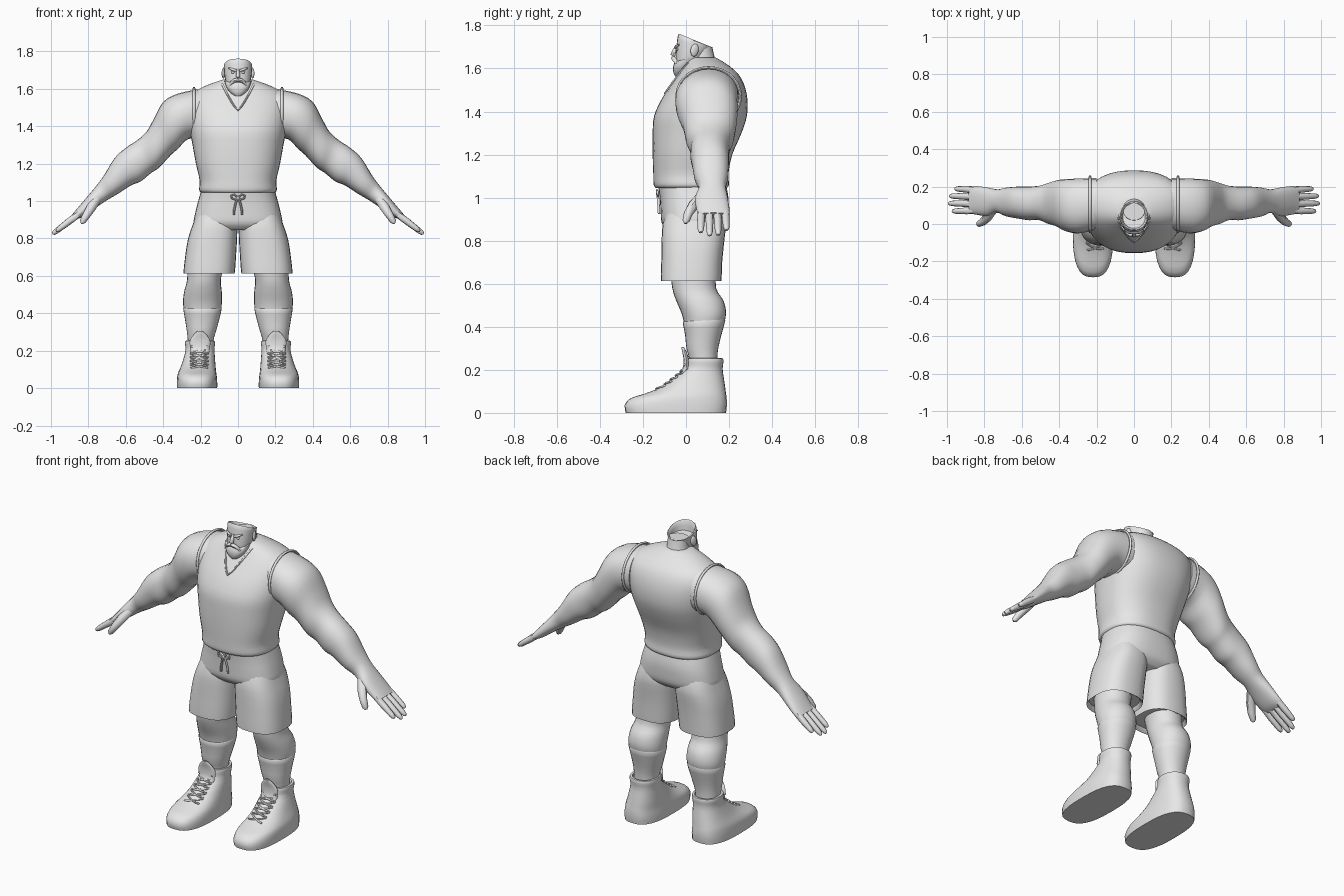
import bpy, math
from mathutils import Vector

grey = bpy.data.materials.new("plain grey")
grey.diffuse_color = (0.8, 0.8, 0.8, 1)


def finish(ob, mirror=False, angle=45):
    ob.data.materials.append(grey)
    bpy.ops.object.select_all(action='DESELECT')
    bpy.context.view_layer.objects.active = ob
    ob.select_set(True)
    if ob.type == 'CURVE':
        bpy.ops.object.convert(target='MESH')
        ob = bpy.context.object
    bpy.ops.object.shade_smooth_by_angle(angle=math.radians(angle))
    if mirror:
        m = ob.modifiers.new("mirror", 'MIRROR')
        m.use_mirror_merge = False
    return ob


def smooth_rows(rows, steps):
    """Catmull-Rom interpolation of a list of equal-length tuples."""
    out = []
    for i in range(len(rows) - 1):
        a, b, c, d = (rows[max(0, min(len(rows) - 1, i + k))] for k in (-1, 0, 1, 2))
        for s in range(steps):
            t = s / steps
            out.append(tuple(0.5 * (2*q + (r-p)*t + (2*p-5*q+4*r-w)*t*t + (3*q-p-3*r+w)*t**3)
                             for p, q, r, w in zip(a, b, c, d)))
    return out + [rows[-1]]


def power(v, e):
    return math.copysign(abs(v) ** e, v)


def skin(name, rings, mirror=False, angle=45):
    n = len(rings[0])
    faces = [(i*n + k, i*n + (k+1) % n, (i+1)*n + (k+1) % n, (i+1)*n + k)
             for i in range(len(rings) - 1) for k in range(n)]
    faces += [tuple(reversed(range(n))), tuple(range((len(rings)-1)*n, len(rings)*n))]
    me = bpy.data.meshes.new(name)
    me.from_pydata([p for r in rings for p in r], [], faces)
    ob = bpy.data.objects.new(name, me)
    bpy.context.collection.objects.link(ob)
    return finish(ob, mirror, angle)


def upright(name, rows, steps=3, n=28, mirror=False, angle=45):
    """Stack of rounded sections: z, centre x, half width, front y, back y, squareness, tilt."""
    rings = []
    rows = smooth_rows(rows, steps)
    for z, cx, rx, yf, yb, p, tilt in rows:
        ring = []
        for k in range(n):
            a = 2 * math.pi * k / n
            c, s = power(math.cos(a), 2/p), power(math.sin(a), 2/p)
            ring.append((cx + rx*c, (yf+yb)/2 + (yb-yf)/2*s, z + tilt*s))
        rings.append(ring)
    skin(name, rings, mirror, angle)
    return rows


def front_y(rows, z, x):
    """Front surface of an upright part."""
    for a, b in zip(rows, rows[1:]):
        if a[0] <= z <= b[0]:
            t = (z - a[0]) / (b[0] - a[0])
            _, cx, rx, yf, yb, p, _ = (u + (v-u)*t for u, v in zip(a, b))
            d = min(1, abs((x - cx) / rx))
            return (yf+yb)/2 - (yb-yf)/2 * (1 - d**p) ** (1/p)
    return rows[-1][3]


def tube(name, points, r, radii=None, closed=False, mirror=False):
    cu = bpy.data.curves.new(name, 'CURVE')
    cu.dimensions, cu.bevel_depth, cu.bevel_resolution, cu.use_fill_caps = '3D', r, 2, True
    sp = cu.splines.new('POLY')
    sp.points.add(len(points) - 1)
    sp.use_cyclic_u = closed
    for i, p in enumerate(points):
        sp.points[i].co = (*p, 1)
        sp.points[i].radius = radii[i] if radii else 1
    ob = bpy.data.objects.new(name, cu)
    bpy.context.collection.objects.link(ob)
    return finish(ob, mirror)


def ball(name, loc, scale, mirror=False, rot=(0, 0, 0)):
    bpy.ops.mesh.primitive_uv_sphere_add(segments=14, ring_count=8, location=loc, rotation=rot)
    ob = bpy.context.object
    ob.name, ob.scale = name, scale
    bpy.ops.object.transform_apply(location=True, rotation=True, scale=True)
    return finish(ob, mirror, 80)


# Sleeveless shirt with hem, neckline and armhole trims
shirt = upright("shirt", [
    (1.045, 0, .195, -.14, .19, 2.4, 0), (1.06, 0, .208, -.15, .2, 2.4, 0),
    (1.11, 0, .205, -.152, .197, 2.4, 0), (1.2, 0, .225, -.155, .215, 2.4, 0),
    (1.3, 0, .243, -.155, .258, 2.4, 0), (1.38, 0, .258, -.148, .283, 2.4, 0),
    (1.46, 0, .268, -.112, .285, 2.4, 0), (1.53, 0, .268, -.065, .268, 2.4, 0),
    (1.58, 0, .24, -.03, .238, 2.3, 0), (1.62, 0, .165, -.005, .19, 2.2, 0),
    (1.65, 0, .08, .015, .14, 2, 0)], n=40)
neck = []
for i in range(-8, 9):
    t = abs(i) / 8
    x, z = math.copysign(.085 * t**.8, i), 1.485 + .14 * t
    neck.append((x, front_y(shirt, z, x) - .001, z))
tube("shirt_neckline", neck, .005)
tube("armhole_trim", [(.235, .105 + .148*math.cos(a), 1.47 + .134*math.sin(a))
                      for a in (2*math.pi*k/28 for k in range(28))], .007, closed=True, mirror=True)

# Arms: upper edge x z, lower edge x z, front y, back y
arm = smooth_rows([
    (.20, 1.60, .20, 1.34, -.03, .245), (.32, 1.575, .27, 1.33, -.05, .243),
    (.40, 1.53, .32, 1.28, -.04, .24), (.45, 1.44, .36, 1.245, -.015, .235),
    (.49, 1.37, .42, 1.18, 0, .22), (.54, 1.325, .465, 1.15, .02, .205),
    (.60, 1.285, .52, 1.105, .02, .2), (.66, 1.23, .57, 1.085, .028, .2),
    (.715, 1.14, .64, 1.04, .04, .195), (.755, 1.085, .70, 1.005, .06, .185),
    (.805, 1.025, .76, .965, .042, .195), (.86, .96, .825, .918, .05, .203),
    (.885, .93, .86, .905, .055, .2)], 3)
rings = []
for tx, tz, bx, bz, y0, y1 in arm:
    ring = []
    for k in range(24):
        a = 2 * math.pi * k / 24
        c, s = power(math.cos(a), .9), power(math.sin(a), .9)
        ring.append(((tx+bx)/2 + (tx-bx)/2*s, (y0+y1)/2 + (y1-y0)/2*c, (tz+bz)/2 + (tz-bz)/2*s))
    rings.append(ring)
skin("arm", rings, mirror=True)

# Fingers and thumb
for i, (y0, y1, reach) in enumerate([(.071, .068, .86), (.109, .11, 1), (.146, .15, .97), (.183, .19, .76)]):
    a, b = Vector((.85, y0, .932)), Vector((.992, y1, .824))
    b = a + (b - a) * reach
    tube(f"finger_{i+1}", [a, a.lerp(b, .4), a.lerp(b, .85), a.lerp(b, .96), b], .018,
         [1, 1, .8, .6, .25], mirror=True)
tube("thumb", [(.755, .075, 1.01), (.785, .035, .965), (.81, .01, .925), (.83, 0, .892), (.836, -.002, .88)],
     .022, [1.1, 1.15, .95, .75, .3], mirror=True)

# Shorts
hips = upright("shorts_hips", [
    (.845, 0, .2, -.08, .15, 2.6, 0), (.88, 0, .236, -.112, .186, 2.6, 0),
    (.94, 0, .228, -.118, .196, 2.6, 0), (1.0, 0, .213, -.122, .197, 2.5, 0),
    (1.065, 0, .195, -.13, .185, 2.4, 0)], n=36)
upright("shorts_leg", [
    (.635, .155, .125, -.1, .145, 2.6, 0), (.612, .155, .137, -.117, .164, 2.6, 0),
    (.70, .147, .136, -.115, .168, 2.6, 0), (.80, .136, .131, -.113, .178, 2.6, 0),
    (.88, .122, .118, -.108, .184, 2.6, 0), (.96, .115, .1, -.08, .16, 2.4, 0)], steps=2, mirror=True)


def on_hips(points):
    return [(x, front_y(hips, min(z, 1.06), x) - .008, z) for x, z in points]


# Drawstring bow
tube("drawstring_loop", on_hips([(0, 1.02), (.02, 1.035), (.036, 1.03), (.034, 1.015), (.015, 1.008), (0, 1.018)]),
     .005, mirror=True)
tube("drawstring_end", on_hips([(0, 1.02), (.012, .99), (.02, .955), (.022, .925)]), .006, mirror=True)
ball("drawstring_knot", (0, -.13, 1.018), (.01, .01, .01))

# Legs and socks
upright("leg", [
    (.30, .195, .072, .005, .145, 2.1, 0), (.40, .19, .096, -.006, .172, 2.1, 0),
    (.46, .19, .104, -.02, .186, 2.1, 0), (.52, .187, .1, -.045, .175, 2.1, 0),
    (.58, .182, .09, -.064, .14, 2.1, 0), (.68, .17, .1, -.075, .14, 2.1, 0)], mirror=True)
upright("sock", [
    (.18, .2, .066, .02, .145, 2.1, 0), (.25, .2, .068, .015, .145, 2.1, 0),
    (.30, .196, .077, .002, .15, 2.1, 0), (.36, .192, .09, -.004, .164, 2.1, 0),
    (.425, .19, .103, -.015, .183, 2.1, .006), (.427, .19, .096, -.008, .176, 2.1, .006)],
    steps=2, mirror=True)

# Boots with padded collar, tongue and laces
boot = upright("boot", [
    (0, .219, .108, -.28, .186, 2.7, 0), (.035, .219, .108, -.285, .19, 2.7, 0),
    (.068, .219, .105, -.258, .189, 2.6, 0), (.09, .217, .1, -.19, .186, 2.5, 0),
    (.12, .212, .092, -.115, .182, 2.4, 0), (.16, .207, .084, -.06, .176, 2.3, 0),
    (.205, .203, .077, -.008, .17, 2.2, 0), (.235, .203, .08, -.002, .174, 2.2, 0),
    (.252, .203, .078, .002, .172, 2.2, 0), (.252, .203, .066, .015, .16, 2.2, 0),
    (.235, .203, .064, .018, .155, 2.2, 0)], steps=2, n=32, mirror=True)
boot = [r for i, r in enumerate(boot) if i < 14]
upright("boot_tongue", [
    (.15, .203, .045, -.06, 0, 2.2, 0), (.2, .203, .05, -.018, .018, 2.2, 0),
    (.25, .203, .055, -.012, .014, 2.2, 0), (.285, .203, .035, -.018, .002, 2.2, 0),
    (.306, .203, .012, -.022, -.01, 2, 0)], n=16, mirror=True)
for side in (-1, 1):
    lace = []
    for i in range(6):
        for k in range(5):
            u = (k / 4 * 2 - 1) * side * (1 if i % 2 else -1)
            x, z = .207 + .045 * u, .108 + .02 * (i + k / 5)
            lace.append((x, front_y(boot, z, x) - .005, z))
    tube("boot_lace", lace, .005, mirror=True)

# Neck and open-topped head
upright("neck", [(1.58, 0, .09, .0, .17, 2, 0), (1.63, 0, .064, .01, .14, 2, 0),
                 (1.70, 0, .058, .02, .122, 2, 0)], n=20)
upright("head", [
    (1.595, 0, .04, -.045, .03, 2.2, 0), (1.62, 0, .06, -.047, .06, 2.2, 0),
    (1.66, 0, .07, -.047, .09, 2.2, 0), (1.695, 0, .074, -.044, .108, 2.2, -.012),
    (1.728, 0, .075, -.037, .118, 2.2, -.028), (1.726, 0, .066, -.028, .108, 2.2, -.028),
    (1.69, 0, .06, -.022, .1, 2.2, -.01)], steps=2, n=24)

# Face: beard, moustache, nose, brows, eyes and ears
upright("beard", [
    (1.562, 0, .018, -.05, -.015, 2, 0), (1.58, 0, .042, -.058, .01, 2.2, 0),
    (1.605, 0, .06, -.06, .03, 2.3, 0), (1.63, 0, .069, -.052, .04, 2.3, 0),
    (1.645, 0, .072, -.044, .045, 2.3, .012)], n=20)
tube("moustache", [(0, -.058, 1.648), (.018, -.057, 1.645), (.036, -.047, 1.632), (.044, -.042, 1.615)],
     .011, [1, 1, .8, .4], mirror=True)
tube("nose", [(0, -.043, 1.705), (0, -.053, 1.685), (0, -.06, 1.667), (0, -.05, 1.658)],
     .012, [.5, .8, 1, .8])
tube("brow", [(.008, -.048, 1.698), (.03, -.045, 1.703), (.052, -.032, 1.712)], .007, [1, 1, .5], mirror=True)
ball("eye", (.027, -.04, 1.688), (.012, .007, .006), mirror=True)
ball("ear", (.077, .04, 1.685), (.009, .02, .03), mirror=True, rot=(math.radians(-12), 0, math.radians(20)))
